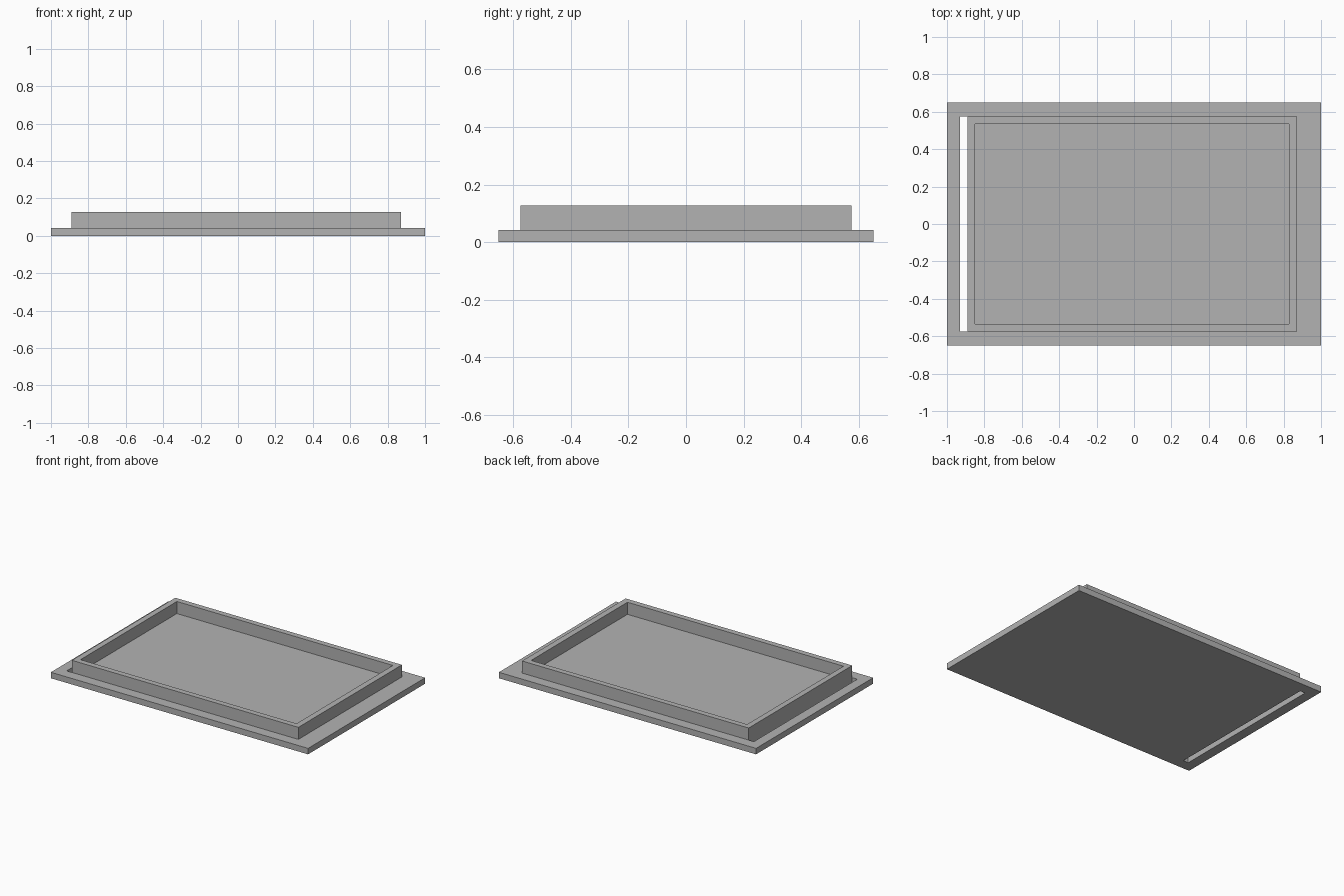
import bpy
import bmesh

cube = bpy.data.objects.get("Cube")
if cube:
    bpy.data.objects.remove(cube, do_unlink=True)

grey = bpy.data.materials.new("plain grey")
grey.use_nodes = True
colour = (0.45, 0.45, 0.45, 1)
grey.diffuse_color = colour
grey.node_tree.nodes["Principled BSDF"].inputs["Base Color"].default_value = colour


def frame(name, outer, inner, z0, z1):
    """Flat slab with a rectangular opening; rectangles are (x0, x1, half_depth)."""
    bm = bmesh.new()
    rings = []
    for (x0, x1, y), z in ((outer, z0), (outer, z1), (inner, z1), (inner, z0)):
        corners = ((x0, -y), (x1, -y), (x1, y), (x0, y))
        rings.append([bm.verts.new((cx, cy, z)) for cx, cy in corners])
    for a, b in zip(rings, rings[1:] + rings[:1]):
        for i in range(4):
            j = (i + 1) % 4
            bm.faces.new((a[i], a[j], b[j], b[i]))
    bmesh.ops.recalc_face_normals(bm, faces=bm.faces)
    mesh = bpy.data.meshes.new(name)
    bm.to_mesh(mesh)
    bm.free()
    mesh.materials.append(grey)
    obj = bpy.data.objects.new(name, mesh)
    bpy.context.collection.objects.link(obj)
    return obj


PLATE_TOP = 0.042

# Base plate with the long narrow slot along its right-hand end
frame("base_plate", (-1, 1, 0.65), (-0.93, -0.89, 0.575), 0, PLATE_TOP)

# Raised rim around the tray floor
frame("raised_rim", (-0.89, 0.872, 0.575), (-0.85, 0.83, 0.535), PLATE_TOP, 0.127)
